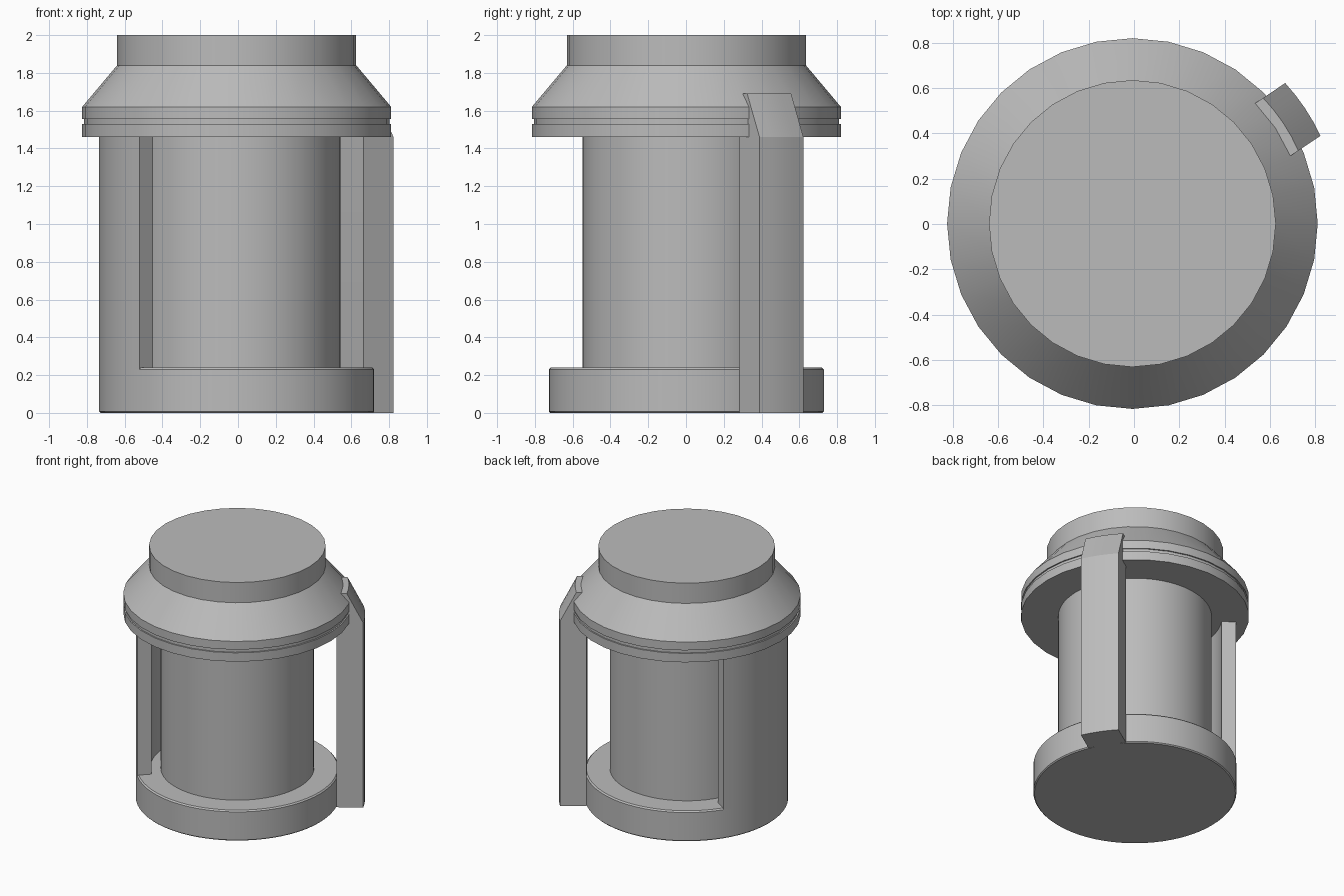
import bpy
import bmesh
from math import cos, sin, radians, sqrt
from mathutils import Matrix

default = bpy.data.objects.get("Cube")
if default:
    bpy.data.objects.remove(default)

CENTRE = Matrix.Translation((-0.007, 0.002, 0))

grey = bpy.data.materials.new("plain grey")
grey.use_nodes = True
colour = (0.5, 0.5, 0.5, 1)
grey.diffuse_color = colour
grey.node_tree.nodes["Principled BSDF"].inputs["Base Color"].default_value = colour


def loft(name, rings, loop, matrix=CENTRE):
    """Skin equal-length closed sections; join the ends or cap them."""
    bm = bmesh.new()
    rows = [[bm.verts.new(p) for p in ring] for ring in rings]
    n = len(rows[0])
    pairs = list(zip(rows, rows[1:]))
    if loop:
        pairs.append((rows[-1], rows[0]))
    for a, b in pairs:
        for i in range(n):
            j = (i + 1) % n
            bm.faces.new((a[i], a[j], b[j], b[i]))
    if not loop:
        bm.faces.new(rows[0])
        bm.faces.new(rows[-1])
    bmesh.ops.remove_doubles(bm, verts=bm.verts, dist=1e-5)
    bmesh.ops.dissolve_degenerate(bm, edges=bm.edges, dist=1e-5)
    bmesh.ops.recalc_face_normals(bm, faces=bm.faces)
    bm.transform(matrix)
    mesh = bpy.data.meshes.new(name)
    bm.to_mesh(mesh)
    bm.free()
    mesh.materials.append(grey)
    obj = bpy.data.objects.new(name, mesh)
    bpy.context.collection.objects.link(obj)
    bpy.ops.object.select_all(action='DESELECT')
    obj.select_set(True)
    bpy.context.view_layer.objects.active = obj
    bpy.ops.object.shade_smooth_by_angle(angle=radians(25))
    return obj


def turn(name, profile, steps, start=0, end=360):
    """Turn an (r, z) outline about the vertical axis."""
    full = end - start == 360
    rings = []
    for k in range(steps if full else steps + 1):
        a = radians(start + (end - start) * k / steps)
        rings.append([(r * cos(a), r * sin(a), z) for r, z in profile])
    return loft(name, rings, full)


# Round base with softened rims
turn("base", [(0, 0), (0.72, 0), (0.728, 0.008), (0.728, 0.23),
              (0.718, 0.24), (0, 0.24)], 64)

# Central column
turn("column", [(0, 0.23), (0.55, 0.23), (0.55, 1.47), (0, 1.47)], 64)

# Curved wall flush with the base, aligned to its facets
turn("side_wall", [(0.625, 0.02), (0.728, 0.02), (0.728, 1.47), (0.625, 1.47)],
     14, 146.25, 225)

# Grooved collar, cone and flat cap
turn("collar_and_cap", [(0, 1.46), (0.818, 1.46), (0.818, 1.53), (0.808, 1.53),
                        (0.808, 1.555), (0.818, 1.555), (0.818, 1.62),
                        (0.633, 1.84), (0.633, 2), (0, 2)], 32)

# Upright clip bar, curved outside, leaning in over the cone
sections = []
for k in range(5):
    t = -0.14 + 0.07 * k
    outer, tip = (sqrt(r * r - t * t) for r in (0.916, 0.8))
    sections.append([(0.714, t, 0), (outer, t, 0), (outer, t, 1.46),
                     (tip, t, 1.69), (0.738, t, 1.69), (0.714, t, 1.5)])
loft("clip_bar", sections, False, CENTRE @ Matrix.Rotation(radians(33.8), 4, 'Z'))
